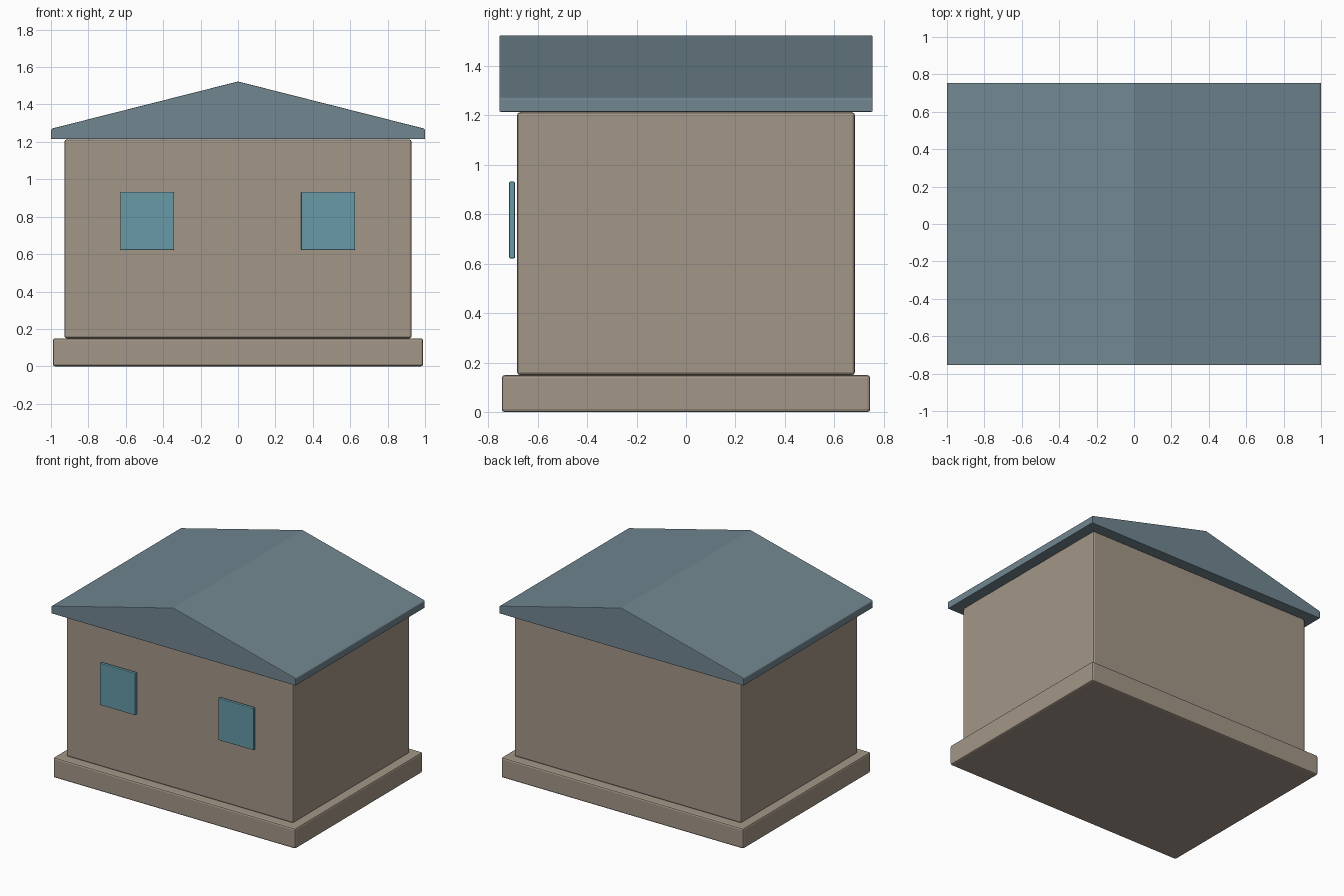
import bpy
import bmesh

if "Cube" in bpy.data.objects:
    bpy.data.objects.remove(bpy.data.objects["Cube"])


def material(name, rgb):
    m = bpy.data.materials.new(name)
    m.diffuse_color = (*rgb, 1.0)
    m.use_nodes = True
    m.node_tree.nodes["Principled BSDF"].inputs["Base Color"].default_value = m.diffuse_color
    return m


STONE = material("warm stone", (0.37, 0.305, 0.245))
SLATE = material("blue slate", (0.165, 0.24, 0.28))
GLASS = material("teal glass", (0.135, 0.32, 0.39))


def prism(name, profile, y0, y1, mat, bevel):
    """Extrude an x-z profile from y0 to y1 and soften its edges."""
    bm = bmesh.new()
    face = bm.faces.new([bm.verts.new((x, y0, z)) for x, z in profile])
    ext = bmesh.ops.extrude_face_region(bm, geom=[face])
    for v in ext["geom"]:
        if isinstance(v, bmesh.types.BMVert):
            v.co.y = y1
    bmesh.ops.recalc_face_normals(bm, faces=bm.faces)
    mesh = bpy.data.meshes.new(name)
    bm.to_mesh(mesh)
    bm.free()
    mesh.materials.append(mat)
    obj = bpy.data.objects.new(name, mesh)
    bpy.context.collection.objects.link(obj)
    if bevel:
        mod = obj.modifiers.new("soft edges", "BEVEL")
        mod.width = bevel
        mod.segments = 2
        mod.limit_method = "ANGLE"
        mod.angle_limit = 0.8
    return obj


def box(name, x0, x1, y0, y1, z0, z1, mat, bevel):
    return prism(name, [(x0, z0), (x1, z0), (x1, z1), (x0, z1)], y0, y1, mat, bevel)


# Plinth and walls
box("foundation", -0.99, 0.99, -0.745, 0.745, 0.0, 0.15, STONE, 0.012)
box("walls", -0.928, 0.928, -0.683, 0.683, 0.15, 1.213, STONE, 0.012)

# Low gable roof with a thin vertical eave
prism("roof", [(-1, 1.215), (1, 1.215), (1, 1.267), (0.988, 1.273), (0, 1.523),
               (-0.988, 1.273), (-1, 1.267)], -0.755, 0.755, SLATE, 0.004)

# Two front window panes standing just off the wall
for label, x in (("left", -0.485), ("right", 0.482)):
    box(label + "_window", x - 0.144, x + 0.144, -0.715, -0.692, 0.622, 0.932, GLASS, 0.004)
